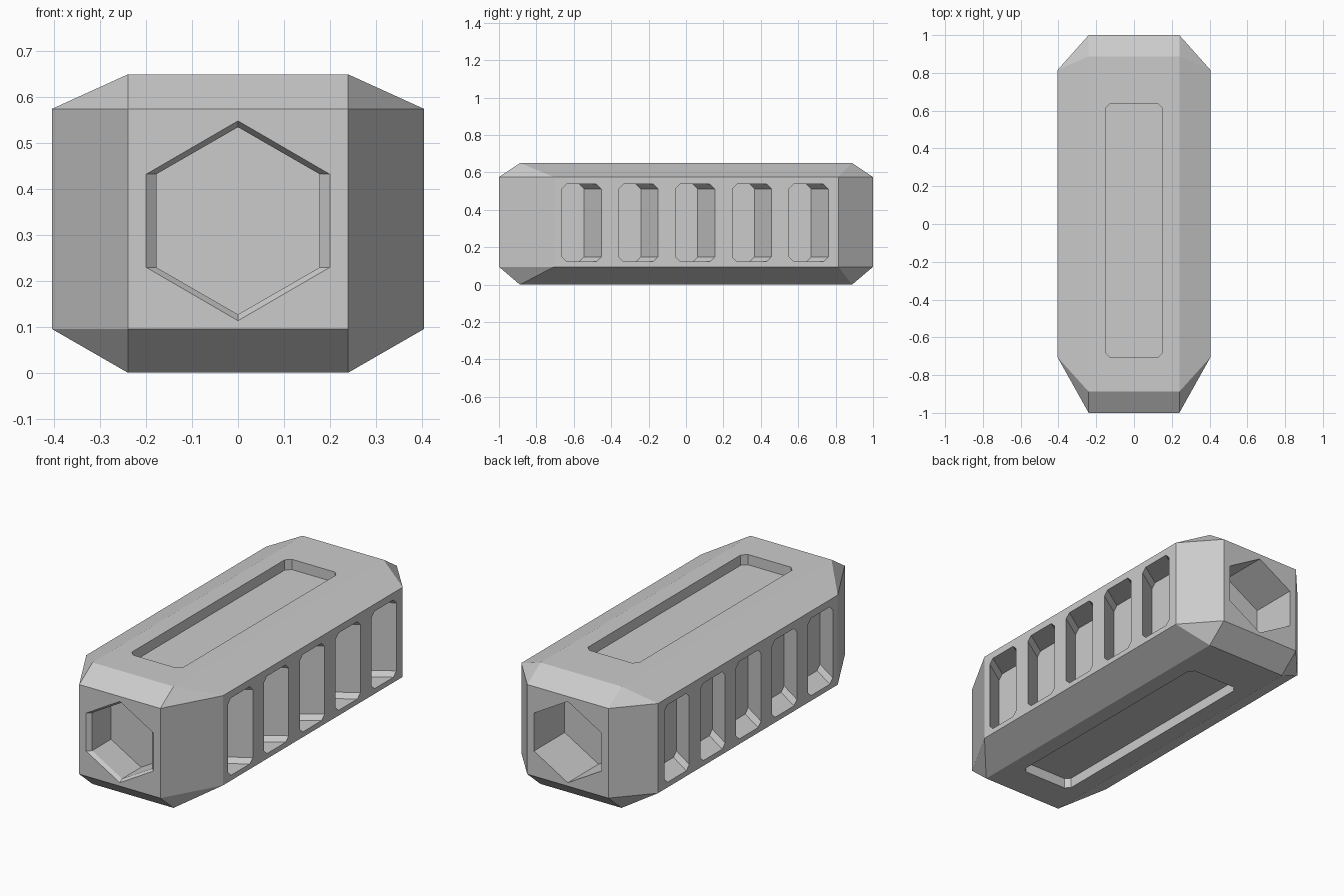
import bpy, bmesh
from mathutils import Vector

cube = bpy.data.objects.get("Cube")
if cube:
    bpy.data.objects.remove(cube, do_unlink=True)

grey = bpy.data.materials.new("plain_grey")
grey.use_nodes = True
GREY = (0.6, 0.6, 0.6, 1)
grey.diffuse_color = GREY
grey.node_tree.nodes["Principled BSDF"].inputs["Base Color"].default_value = GREY


def make_object(name, bm):
    bmesh.ops.recalc_face_normals(bm, faces=bm.faces)
    mesh = bpy.data.meshes.new(name)
    bm.to_mesh(mesh)
    bm.free()
    mesh.materials.append(grey)
    obj = bpy.data.objects.new(name, mesh)
    bpy.context.collection.objects.link(obj)
    return obj


def loft(bm, rings):
    """Closed solid through a list of matching point rings."""
    loops = [[bm.verts.new(p) for p in ring] for ring in rings]
    for a, b in zip(loops, loops[1:]):
        for i in range(len(a)):
            j = (i + 1) % len(a)
            bm.faces.new((a[i], a[j], b[j], b[i]))
    bm.faces.new(loops[0])
    bm.faces.new(loops[-1])


def clipped_rect(u0, u1, v0, v1, c=0.025):
    """Rectangle with its corners cut off."""
    return [(u0 + c, v0), (u1 - c, v0), (u1, v0 + c), (u1, v1 - c),
            (u1 - c, v1), (u0 + c, v1), (u0, v1 - c), (u0, v0 + c)]


def hexagon(half_width, half_height, y):
    mid, h = 0.331, 0.1015
    w, t = half_width, half_height
    return [(0, y, mid + t), (w, y, mid + h), (w, y, mid - h),
            (0, y, mid - t), (-w, y, mid - h), (-w, y, mid + h)]


# Body: faceted block with every edge chamfered
HALF_X, FLAT_X = 0.405, 0.24
LOW, HIGH, TOP = 0.095, 0.575, 0.65
bm = bmesh.new()
for s in (-1, 1):
    for z in (LOW, HIGH):
        for p in ((FLAT_X, -1), (HALF_X, -0.705), (HALF_X, 0.815), (FLAT_X, 1)):
            bm.verts.new((s * p[0], p[1], z))
    for z in (0, TOP):
        for y in (-0.888, 0.888):
            bm.verts.new((s * FLAT_X, y, z))
bmesh.ops.convex_hull(bm, input=bm.verts)
bmesh.ops.dissolve_limit(bm, angle_limit=0.01, verts=bm.verts, edges=bm.edges)
body = make_object("body", bm)

# Pockets, all cut in one go
bm = bmesh.new()
DEPTH, SKEW, OUT = 0.14, 0.092, 0.1

# Slanted side pockets, mirrored left and right
for s in (-1, 1):
    for i in range(5):
        y = -0.558 + i * 0.3035
        outline = clipped_rect(y - 0.105, y + 0.105, 0.123, 0.537)
        loft(bm, [[(s * (HALF_X - DEPTH * t), u - SKEW * t, v) for u, v in outline]
                  for t in (-OUT, 1)])

# Long shallow recesses on top and bottom
panel = clipped_rect(-0.152, 0.152, -0.705, 0.637)
for z0, z1 in ((TOP - 0.055, TOP + 0.02), (0.055, -0.02)):
    loft(bm, [[(u, v, z) for u, v in panel] for z in (z0, z1)])

# Hexagonal sockets: bevelled rim at the front, plain and deeper at the back
loft(bm, [hexagon(0.211, 0.2245, -1.01), hexagon(0.178, 0.204, -0.98),
          hexagon(0.178, 0.204, -0.82)])
loft(bm, [hexagon(0.2, 0.2175, 1.02), hexagon(0.2, 0.2175, 0.74)])

cutter = make_object("pocket_cutter", bm)
cutter.hide_render = True

cut = body.modifiers.new("pockets", "BOOLEAN")
cut.operation = "DIFFERENCE"
cut.solver = "EXACT"
cut.object = cutter
bpy.context.view_layer.objects.active = body
bpy.ops.object.modifier_apply(modifier=cut.name)
bpy.data.objects.remove(cutter, do_unlink=True)
